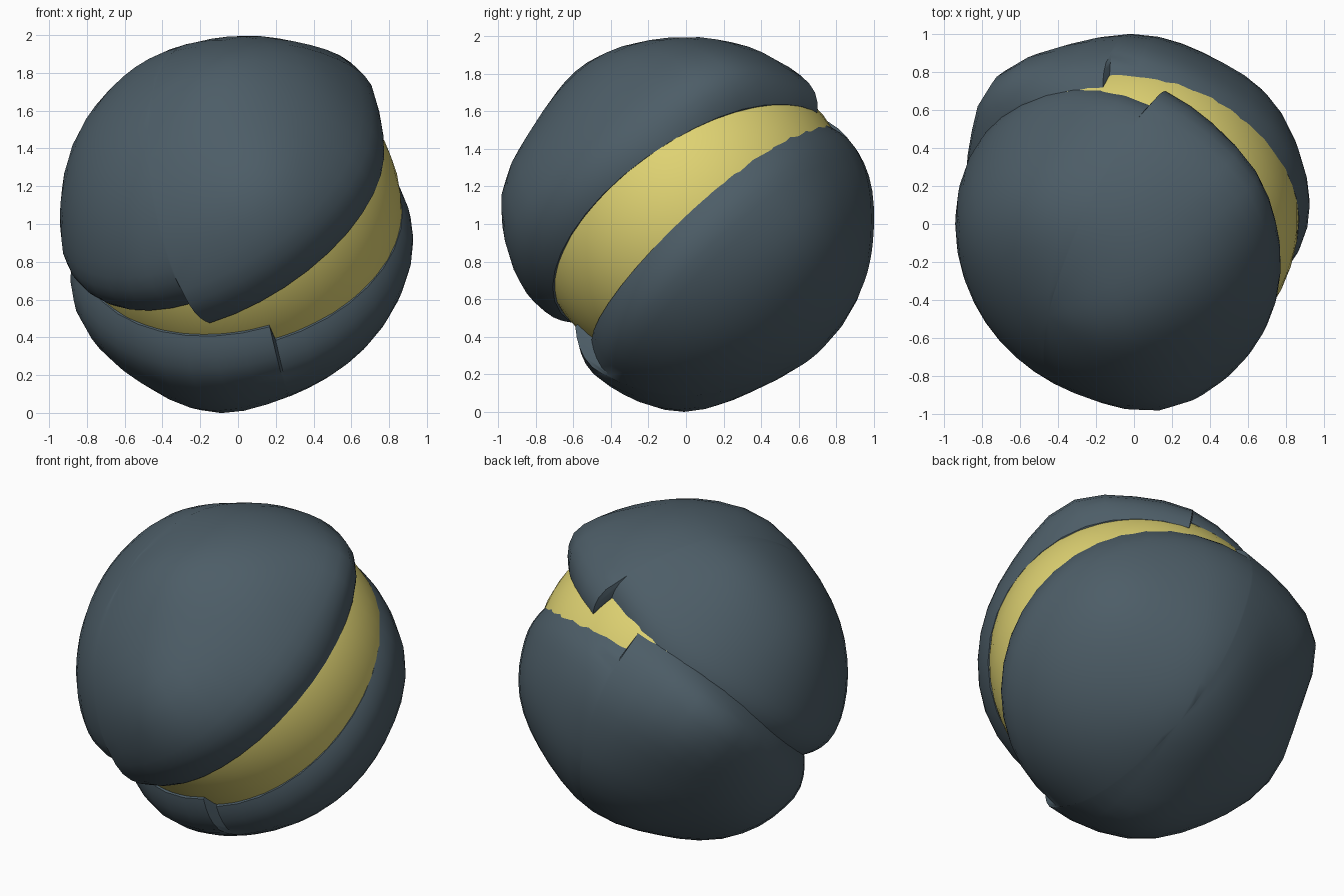
import bpy, bmesh, math
from mathutils import Vector

cube = bpy.data.objects.get("Cube")
if cube:
    bpy.data.objects.remove(cube, do_unlink=True)

CENTRE = Vector((0, 0, 1))
CORE_R = 0.87
CORE_SHIFT = Vector((0, 0.045, 0.045))


def material(name, rgb):
    m = bpy.data.materials.new(name)
    m.use_nodes = True
    m.diffuse_color = (*rgb, 1)
    m.node_tree.nodes["Principled BSDF"].inputs["Base Color"].default_value = (*rgb, 1)
    return m


slate = material("slate_grey", (0.074, 0.11, 0.136))
yellow = material("soft_yellow", (0.74, 0.65, 0.17))


def finish(name, bm, mat, angle):
    bmesh.ops.recalc_face_normals(bm, faces=bm.faces[:])
    mesh = bpy.data.meshes.new(name)
    bm.to_mesh(mesh)
    bm.free()
    mesh.materials.append(mat)
    ob = bpy.data.objects.new(name, mesh)
    bpy.context.collection.objects.link(ob)
    ob.location = CENTRE
    bpy.ops.object.select_all(action='DESELECT')
    ob.select_set(True)
    bpy.context.view_layer.objects.active = ob
    bpy.ops.object.shade_smooth_by_angle(angle=math.radians(angle))


def shell_half(name, axis, seam, pole, d_right, d_left, bumps):
    """Lumpy dome with a tapered lip; the rim steps where it crosses the seam line."""
    n = Vector(axis).normalized()
    m = Vector(seam).cross(n).normalized()
    if m.x < 0:
        m = -m
    t = n.cross(m)
    bumps = [(Vector(b).normalized(), amp) for b, amp in bumps]
    half, rows = 18, 16
    bm = bmesh.new()

    def point(az, el, arc):
        u = math.cos(el) * (math.cos(az) * m + math.sin(az) * t) + math.sin(el) * n
        outer = 0.94 + sum(a * math.exp((u.dot(b) - 1) / 0.06) for b, a in bumps)
        # The lip is tighter towards the back
        s = min(arc / (0.24 - 0.1 * u.y), 1)
        lip = 1 - 0.85 * (1 - s) ** 2
        return (CORE_SHIFT + u * (CORE_R - 0.01)).lerp(u * outer, lip)

    # Columns of points from the rim to the pole
    columns = []
    for side, d in ((0, d_right), (math.pi, d_left)):
        for i in range(half + 1):
            az = side + (i / half - 0.5) * (math.pi - 0.012)
            rim = math.asin(d / CORE_R)
            span = pole * math.pi / 2 - rim
            col = [bm.verts.new(point(az, rim, 0) * 0.9)]
            for j in range(rows):
                f = (j / rows) ** 1.6
                col.append(bm.verts.new(point(az, rim + span * f, abs(span) * f)))
            columns.append(col)
    tip = bm.verts.new(point(0, pole * math.pi / 2, 1))

    for a, b in zip(columns, columns[1:] + columns[:1]):
        for j in range(rows):
            bm.faces.new((a[j], b[j], b[j + 1], a[j + 1]))
        bm.faces.new((a[-1], b[-1], tip))
    finish(name, bm, slate, 40)


# Upper front half of the cracked shell
shell_half("upper_shell", (-0.45, -0.48, 0.69), (0.33, 1.35, 1.14), 1, -0.01, 0.135, [
    ((0.65, 0.22, 0.85), 0.11), ((0.15, -1, 0.18), 0.06), ((0, 0.05, 1), 0.03),
    ((0.35, -0.3, 0.95), 0.05), ((-0.1, -0.55, 0.85), 0.06), ((-0.5, 0.1, 0.86), 0.05),
    ((0.1, 0.45, 0.88), 0.04), ((0.15, 0.75, 0.65), 0.04), ((-0.85, 0, 0.5), 0.03)])

# Lower back half of the cracked shell
shell_half("lower_shell", (-0.2, -0.645, 0.695), (-0.32, 1.37, 1.07), -1, -0.15, -0.035, [
    ((-0.75, 0.78, 0.15), 0.12), ((0, 1, 0.3), 0.05), ((0.1, 0.97, -0.25), 0.05),
    ((-0.35, 0.93, 0.2), 0.03), ((0.7, 0.7, -0.05), 0.04), ((-0.79, 0.35, -0.55), 0.06),
    ((-0.15, -0.05, -1), 0.065), ((-0.55, 0.2, -0.8), 0.03), ((0.1, 0.74, -0.65), 0.04)])

# Core showing through the crack
core = bmesh.new()
bmesh.ops.create_icosphere(core, subdivisions=4, radius=CORE_R)
bmesh.ops.translate(core, verts=core.verts[:], vec=CORE_SHIFT)
finish("core", core, yellow, 60)
